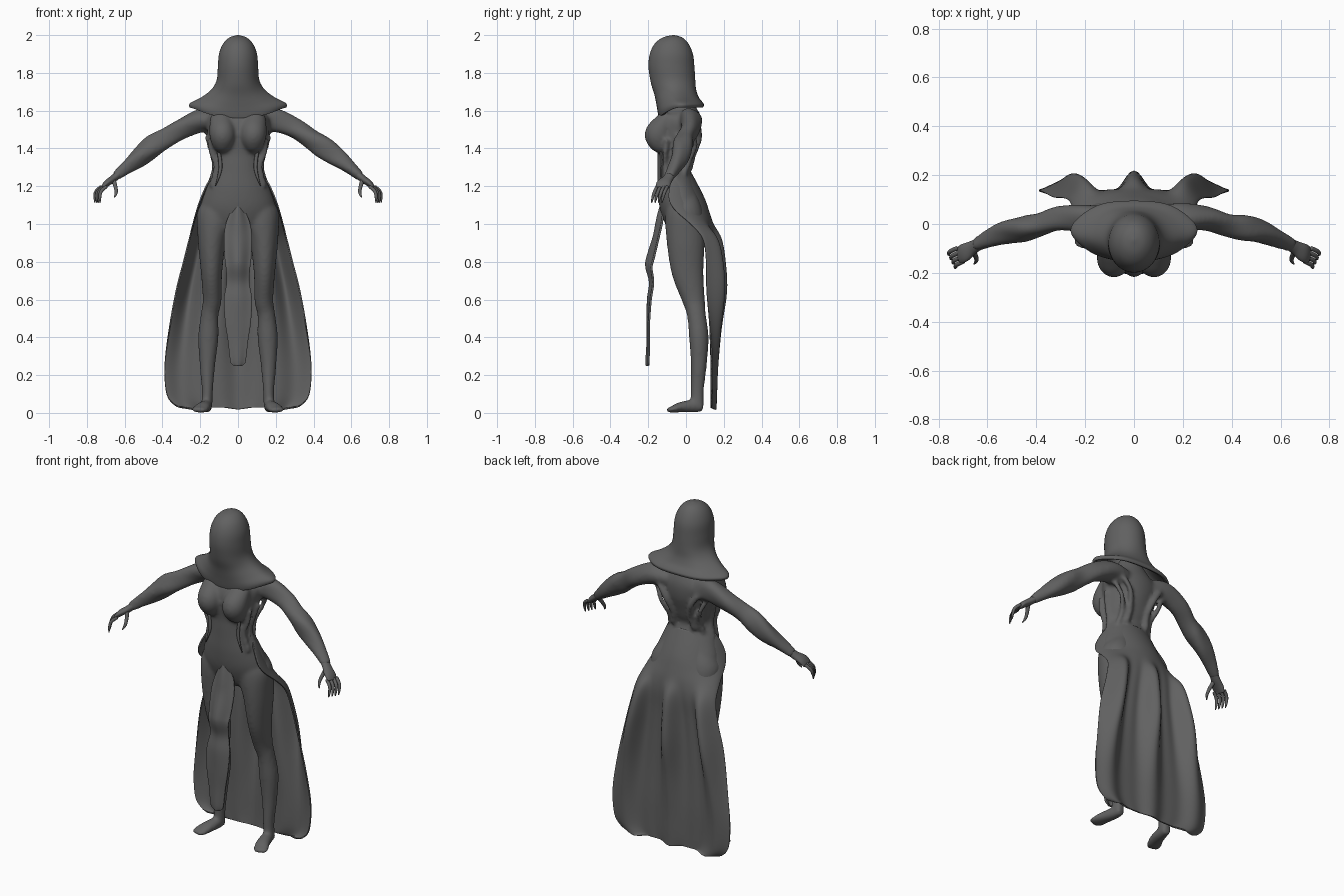
import bpy, bmesh, math
from mathutils import Vector

default = bpy.data.objects.get("Cube")
if default:
    bpy.data.objects.remove(default, do_unlink=True)

grey = bpy.data.materials.new("dark grey")
grey.use_nodes = True
colour = (0.12, 0.12, 0.12, 1)
grey.diffuse_color = colour
grey.node_tree.nodes["Principled BSDF"].inputs["Base Color"].default_value = colour


def resample(rows, steps=5):
    """Pass a smooth curve through rows of numbers."""
    out = []
    last = len(rows) - 1
    for i in range(last):
        quad = [rows[max(i - 1, 0)], rows[i], rows[i + 1], rows[min(i + 2, last)]]
        for k in range(steps):
            t = k / steps
            out.append([b + t / 2 * (c - a + t * (2 * a - 5 * b + 4 * c - d + t * (3 * (b - c) + d - a)))
                        for a, b, c, d in zip(*quad)])
    return out + [list(rows[last])]


def skin(bm, rings, closed=True, caps=True):
    """Bridge consecutive rings of points with quads."""
    loops = [[bm.verts.new(p) for p in ring] for ring in rings]
    count = len(loops[0])
    for low, high in zip(loops, loops[1:]):
        for j in range(count if closed else count - 1):
            k = (j + 1) % count
            bm.faces.new((low[j], low[k], high[k], high[j]))
    if closed and caps:
        bm.faces.new(loops[0])
        bm.faces.new(loops[-1])


def tube(bm, rows, side=1, ref=(0, 1, 0), sides=20, twist=0.0):
    """Sweep ellipses along rows of x, y, z, radius across, radius along ref."""
    rows = resample(rows)
    path = [Vector((r[0] * side, r[1], r[2])) for r in rows]
    rings = []
    for i, r in enumerate(rows):
        d = (path[min(i + 1, len(path) - 1)] - path[max(i - 1, 0)]).normalized()
        n = Vector(ref)
        n = (n - d * n.dot(d)).normalized()
        across = n.cross(d)
        ring = []
        for j in range(sides):
            a = math.tau * j / sides
            fold = 1 + twist * math.cos(3 * a + side * i / 3)
            ring.append(path[i] + (across * r[3] * math.cos(a) + n * r[4] * math.sin(a)) * fold)
        rings.append(ring)
    skin(bm, rings)


def finish(bm, name):
    bmesh.ops.recalc_face_normals(bm, faces=bm.faces)
    mesh = bpy.data.meshes.new(name)
    bm.to_mesh(mesh)
    bm.free()
    mesh.materials.append(grey)
    mesh.polygons.foreach_set("use_smooth", [True] * len(mesh.polygons))
    obj = bpy.data.objects.new(name, mesh)
    bpy.context.collection.objects.link(obj)
    return obj


def modify(obj, kind, **settings):
    mod = obj.modifiers.new(kind.title(), kind)
    for key, value in settings.items():
        setattr(mod, key, value)


# Body: torso from height, half width, front and back
body = bmesh.new()
torso = [(.95, .1, -.06, .08), (1, .18, -.1, .105), (1.1, .196, -.14, .09), (1.2, .165, -.153, .053),
         (1.3, .127, -.152, .02), (1.38, .138, -.155, .045), (1.48, .16, -.163, .075),
         (1.56, .165, -.14, .08), (1.62, .1, -.11, .05), (1.72, .05, -.1, 0)]
tube(body, [(0, (f + b) / 2, z, w, (b - f) / 2) for z, w, f, b in torso], sides=32)

leg = [(.1, -.02, 1.16, .05, .07), (.115, -.01, 1.06, .1, .1), (.137, -.002, .92, .077, .102),
       (.14, .008, .75, .057, .086), (.137, .04, .6, .05, .061), (.15, .055, .52, .047, .05),
       (.157, .068, .4, .054, .052), (.162, .068, .25, .041, .042), (.162, .06, .12, .03, .035),
       (.165, .06, .04, .03, .035)]
foot = [(.162, .09, .03, .024, .025), (.168, .04, .035, .034, .032), (.185, -.03, .03, .028, .04),
        (.202, -.07, .019, .018, .045), (.21, -.1, .014, .012, .034)]
bust = [(.1, -.09, 1.585, .045, .03), (.09, -.118, 1.535, .062, .055), (.082, -.143, 1.475, .07, .076),
        (.082, -.138, 1.425, .058, .058), (.085, -.115, 1.385, .03, .025)]
arm = [(.1, .01, 1.54, .06, .06), (.19, .025, 1.55, .062, .058), (.3, .023, 1.505, .054, .05),
       (.38, -.003, 1.455, .053, .047), (.45, -.018, 1.41, .06, .053), (.52, -.032, 1.355, .052, .048),
       (.59, -.06, 1.3, .036, .038), (.65, -.088, 1.25, .025, .028)]
back_folds = [[(.15, .06, 1.54), (.09, .075, 1.46), (.06, .04, 1.36), (.07, .02, 1.28)],
              [(.17, .03, 1.5), (.13, .05, 1.42), (.1, .02, 1.34), (.11, -.01, 1.26)]]
flank_folds = [[(.15, -.1, 1.45), (.14, -.11, 1.38), (.115, -.11, 1.3), (.14, -.1, 1.2)],
               [(.165, -.04, 1.47), (.14, -.06, 1.38), (.125, -.06, 1.3), (.15, -.05, 1.2)]]
for s in (1, -1):
    tube(body, leg, s)
    tube(body, foot, s, ref=(1, 0, 0))
    tube(body, bust, s)
    tube(body, arm, s, twist=.08)
    # Torn ridges over the shoulder blades and flanks
    for fold in back_folds + flank_folds:
        tube(body, [(*p, .016, .014) for p in fold], s, sides=10)
body = finish(body, "body")
modify(body, "REMESH", mode="VOXEL", voxel_size=.009, use_smooth_shade=True)
modify(body, "SMOOTH", factor=.5, iterations=12)

# Hands: palm, four bent fingers and a thumb
hand = bmesh.new()
tube(hand, [(.625, -.077, 1.27, .022, .026), (.66, -.096, 1.24, .02, .029),
            (.695, -.118, 1.215, .018, .039), (.718, -.128, 1.19, .01, .035)], sides=14)
for i in range(4):
    x, y = .695 + .009 * i, -.152 + .018 * i
    tube(hand, [(x, y, 1.2, .01, .01), (x + .03, y - .014, 1.172, .01, .01),
                (x + .036, y - .024, 1.14, .008, .008), (x + .035, y - .03, 1.112, .003, .003)], sides=8)
tube(hand, [(.66, -.108, 1.235, .014, .014), (.648, -.132, 1.195, .011, .011),
            (.645, -.15, 1.165, .009, .009), (.655, -.165, 1.14, .003, .003)], sides=8)
hand = finish(hand, "hands")
modify(hand, "MIRROR")
modify(hand, "SUBSURF", levels=1, render_levels=1)

# Hood: height, half width, front, back; the front hem dips and the rim rolls
hood = bmesh.new()
profile = [(2, .004, -.07, -.062), (1.988, .045, -.122, -.02), (1.955, .079, -.166, .013),
           (1.9, .101, -.192, .037), (1.83, .107, -.199, .045), (1.76, .113, -.187, .05),
           (1.71, .142, -.168, .055), (1.67, .194, -.158, .07), (1.645, .243, -.153, .09),
           (1.63, .256, -.15, .098), (1.615, .25, -.146, .092)]
rings = []
for z, w, f, b in resample(profile, 4):
    ring = []
    for j in range(48):
        a = math.tau * j / 48
        front = max(0, -math.sin(a))
        flare = max(0, (1.8 - z) / .18)
        ripple = 1 + .02 * flare * math.cos(6 * a)
        ring.append((w * math.cos(a) * ripple, (f + b) / 2 + (b - f) / 2 * math.sin(a) * ripple,
                     z - .055 * front ** 2 * flare))
    rings.append(ring)
skin(hood, rings, caps=False)
hood.faces.new(hood.verts[:48])
hood = finish(hood, "hood")
modify(hood, "SOLIDIFY", thickness=.02, offset=-1)
modify(hood, "SUBSURF", levels=1, render_levels=1)

# Back skirt: height, half width, edge depth, middle depth, pleat depth
skirt = bmesh.new()
drape = [(1.27, .128, -.06, .025, 0), (1.2, .168, -.085, .063, 0), (1.13, .198, -.09, .097, 0),
         (1.07, .218, -.055, .118, 0), (1, .237, .025, .138, .003), (.92, .257, .1, .156, .022),
         (.8, .287, .125, .158, .036), (.65, .325, .13, .158, .041), (.45, .362, .14, .148, .027),
         (.25, .388, .145, .145, .016), (.1, .378, .142, .143, .013), (.04, .335, .14, .142, .012),
         (.025, .29, .14, .142, .012)]
rings = []
for z, w, edge, middle, pleat in resample(drape):
    ring = []
    for j in range(81):
        a = math.pi * (j / 80 - .5)
        across = math.sin(a)
        phase = math.tau * across / .78
        wave = math.cos(phase) + .35 * math.cos(2 * phase)
        ring.append((w * across, edge + (middle - edge) * math.cos(a) + pleat * wave,
                     z - .4 * pleat * wave * (1 - z)))
    rings.append(ring)
skin(skirt, rings, closed=False)
skirt = finish(skirt, "back_skirt")
modify(skirt, "SOLIDIFY", thickness=.008, offset=0)

# Front cloth: height, half width, depth, bulge
cloth = bmesh.new()
panel = [(1.1, .02, -.128, .005), (1.05, .045, -.135, .012), (1, .064, -.143, .015), (.93, .074, -.158, .014),
         (.82, .07, -.188, .018), (.77, .064, -.196, .014), (.69, .06, -.182, .009), (.6, .074, -.194, .008),
         (.48, .068, -.199, .004), (.38, .053, -.2, .004), (.29, .043, -.203, .006),
         (.262, .036, -.203, .006), (.25, .02, -.203, .005)]
rings = []
for z, w, y, bulge in resample(panel):
    rings.append([(w * u / 8, y - bulge * math.cos(u * math.pi / 8), z) for u in range(-8, 9)])
skin(cloth, rings, closed=False)
cloth = finish(cloth, "front_cloth")
modify(cloth, "SOLIDIFY", thickness=.01, offset=0)

# Ragged strips lying along the waist
strips = bmesh.new()
for i in range(3):
    x, y, drop = .105 + .016 * i, -.132 + .03 * i, .19 - .03 * (i % 2)
    tube(strips, [(x, y, 1.4, .009, .006), (x - .012, y, 1.39 - drop / 2, .01, .006),
                  (x + .015, y, 1.39 - drop, .002, .002)], sides=8)
strips = finish(strips, "waist_strips")
modify(strips, "MIRROR")
